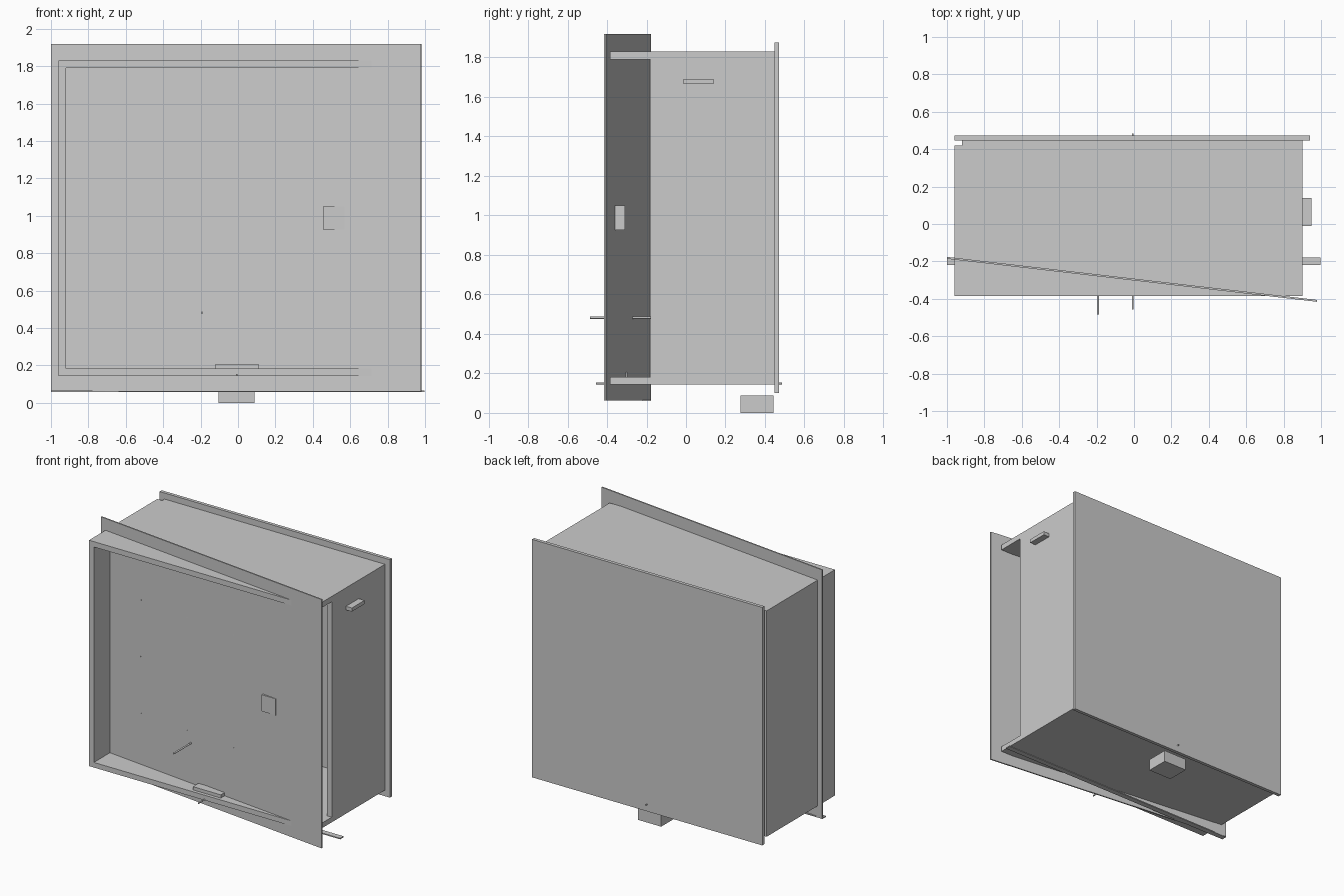
import bpy, bmesh, math
from mathutils import Matrix

if "Cube" in bpy.data.objects:
    bpy.data.objects.remove(bpy.data.objects["Cube"])


def finish(name, bm):
    mesh = bpy.data.meshes.new(name)
    bm.to_mesh(mesh)
    bm.free()
    ob = bpy.data.objects.new(name, mesh)
    bpy.context.collection.objects.link(ob)
    return ob


def box(name, x, y, z):
    """Axis-aligned box from (min, max) ranges."""
    bm = bmesh.new()
    size = [r[1] - r[0] for r in (x, y, z)]
    mid = [(r[0] + r[1]) / 2 for r in (x, y, z)]
    bmesh.ops.create_cube(bm, size=1, matrix=Matrix.Translation(mid) @ Matrix.Diagonal((*size, 1)))
    return finish(name, bm)


def pin(name, x, z, y, r):
    """Round pin lying along y."""
    bm = bmesh.new()
    m = Matrix.Translation((x, (y[0] + y[1]) / 2, z)) @ Matrix.Rotation(math.pi / 2, 4, 'X')
    bmesh.ops.create_cone(bm, cap_ends=True, segments=12, radius1=r, radius2=r,
                          depth=y[1] - y[0], matrix=m)
    return finish(name, bm)


# Cabinet shell
box("left_wall", (-0.96, -0.92), (-0.385, 0.42), (0.145, 1.83))
box("top_wall", (-0.92, 0.90), (-0.385, 0.447), (1.79, 1.83))
box("bottom_wall", (-0.92, 0.90), (-0.385, 0.447), (0.145, 0.183))
box("right_wall", (0.86, 0.90), (-0.18, 0.447), (0.183, 1.79))
box("back_plate", (-0.96, 0.94), (0.447, 0.472), (0.10, 1.875))

# Slanted door panel
angle = -math.atan2(0.23, 1.98)
panel = box("door_panel", (-0.996, 0.996), (-0.005, 0.005), (-0.928, 0.928))
panel.location = (-0.01, -0.296, 0.99)
panel.rotation_euler = (0, 0, angle)


def panel_y(x):
    return -0.296 + (x + 0.01) * math.tan(angle)


# Threshold strip, blocks and handle
box("bottom_strip", (-1.0, 0.997), (-0.22, -0.18), (0.059, 0.067))
box("door_latch", (0.455, 0.57), (-0.37, -0.31), (0.927, 1.05))
box("sill_block", (-0.12, 0.11), (-0.36, -0.295), (0.18, 0.207))
box("side_handle", (0.90, 0.948), (-0.012, 0.138), (1.665, 1.692))
box("under_block", (-0.105, 0.088), (0.275, 0.443), (0.0, 0.087))

# Pins and small door studs
pin("door_pin", -0.192, 0.482, (-0.485, -0.18), 0.006)
pin("long_rod", -0.007, 0.15, (-0.456, 0.485), 0.005)
studs = [(x, z) for x in (-0.64, -0.225, 0.193) for z in (0.565, 1.41)] + [(-0.645, 0.987)]
for x, z in studs:
    pin("stud", x, z, (panel_y(x) - 0.008, panel_y(x)), 0.003)
